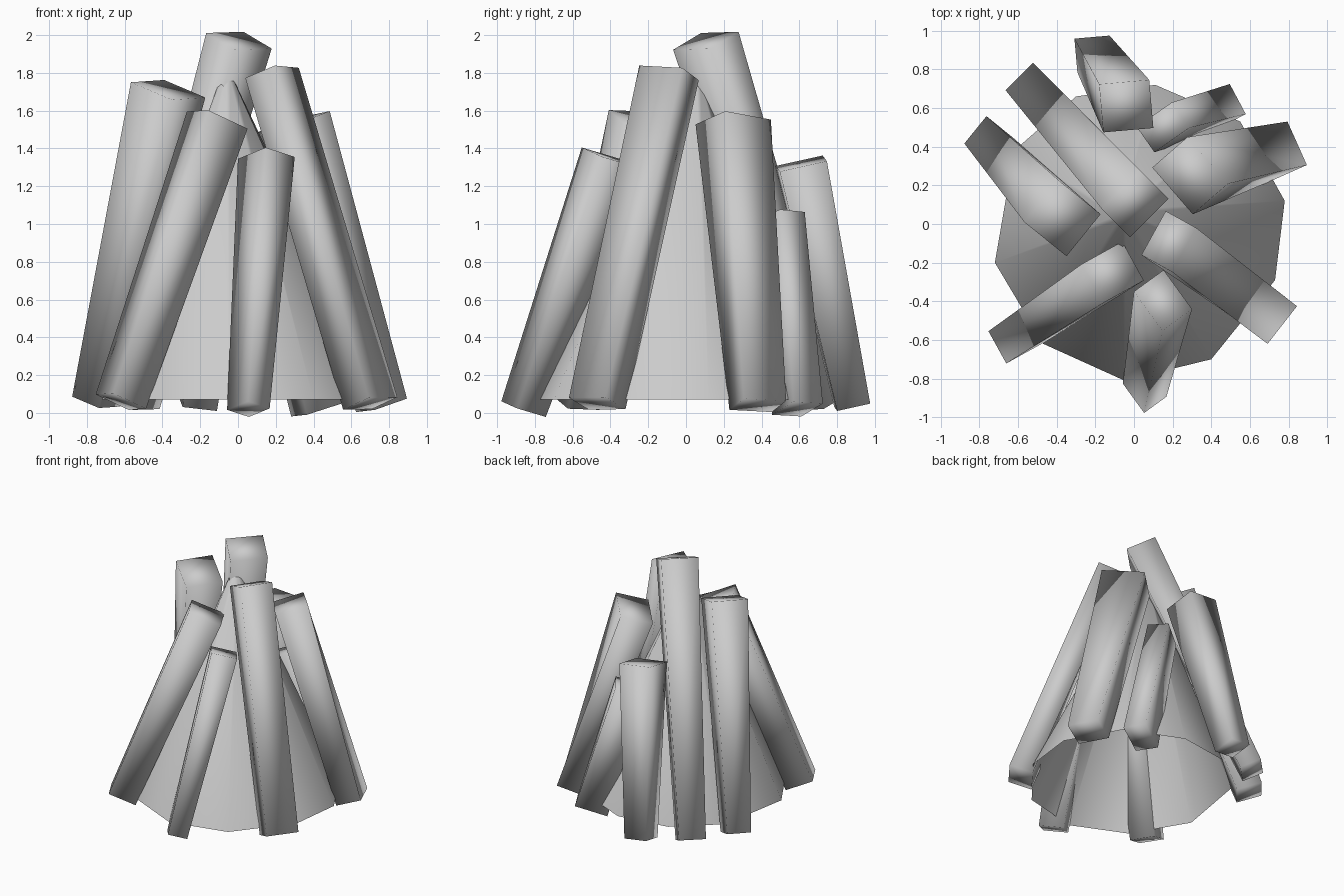
import bpy, bmesh
from math import cos, sin, radians
from mathutils import Vector

cube = bpy.data.objects.get("Cube")
if cube:
    bpy.data.objects.remove(cube, do_unlink=True)

grey = bpy.data.materials.new("plain_grey")
grey.use_nodes = True
colour = (0.6, 0.6, 0.6, 1)
grey.diffuse_color = colour
grey.node_tree.nodes["Principled BSDF"].inputs["Base Color"].default_value = colour


def finish(name, bm):
    bmesh.ops.recalc_face_normals(bm, faces=bm.faces)
    for f in bm.faces:
        f.smooth = True
    mesh = bpy.data.meshes.new(name)
    bm.to_mesh(mesh)
    bm.free()
    mesh.materials.append(grey)
    obj = bpy.data.objects.new(name, mesh)
    bpy.context.collection.objects.link(obj)


def bridge(bm, low, high):
    n = len(low)
    for i in range(n):
        j = (i + 1) % n
        bm.faces.new((low[i], low[j], high[j], high[i]))


def log_end(bm, centre, axis, angle, width, depth):
    """Four corners in the plane square to the log's axis."""
    e = Vector((cos(radians(angle)), sin(radians(angle)), 0))
    f = Vector((-e.y, e.x, 0))
    ring = []
    for a, b in ((-1, -1), (1, -1), (1, 1), (-1, 1)):
        off = e * (a * width / 2) + f * (b * depth / 2)
        off.z = -(off.x * axis.x + off.y * axis.y) / axis.z
        ring.append(bm.verts.new(centre + off))
    return ring


def log(name, foot, top, angle, width, depth, taper, twist=0):
    foot, top = Vector(foot), Vector(top)
    axis = top - foot
    bm = bmesh.new()
    low = log_end(bm, foot, axis, angle + twist, width * taper, depth * taper)
    high = log_end(bm, top, axis, angle, width, depth)
    bridge(bm, low, high)
    bm.faces.new(low)
    bm.faces.new(high)
    finish(name, bm)


# Hollow cone with an uneven ten-sided rim and a tiny blunt tip
rim = [(.78, .12), (.55, .53), (.11, .72), (-.3, .66), (-.62, .38),
       (-.72, -.2), (-.47, -.62), (-.05, -.81), (.4, -.7), (.73, -.29)]
tip = Vector((-.06, .05, 1.76))
bm = bmesh.new()
low = [bm.verts.new((x, y, .07)) for x, y in rim]
high = [bm.verts.new(tip + Vector((x, y, 0)) * .05) for x, y in rim]
bridge(bm, low, high)
peak = bm.verts.new(tip + Vector((0, 0, .025)))
for i in range(len(high)):
    bm.faces.new((high[i], high[(i + 1) % len(high)], peak))
finish("inner_cone", bm)

# Leaning logs: foot, top, plan angle, width, depth, taper, twist
log("back_log", (-.21, .88, .04), (-.04, .61, 1.32), 5, .26, .25, .7)
log("tallest_log", (-.54, .71, .05), (.005, .105, 1.97), 45, .28, .21, .72)
log("right_log", (-.75, .43, .06), (-.37, .03, 1.71), 51, .28, .28, .65)
log("front_right_log", (-.62, -.59, .06), (-.11, -.25, 1.55), -61, .23, .24, .83)
log("front_log", (.055, -.86, .02), (.15, -.395, 1.35), 36, .19, .25, .75)
log("front_left_log", (.7, -.47, .05), (.18, -.09, 1.8), 61, .26, .18, .95, -9)
log("left_log", (.76, .38, .04), (.29, .25, 1.54), -49, .32, .24, .77, -17)
log("back_left_log", (.43, .59, .02), (.15, .5, 1.04), -55, .16, .22, 1.1, -7)
